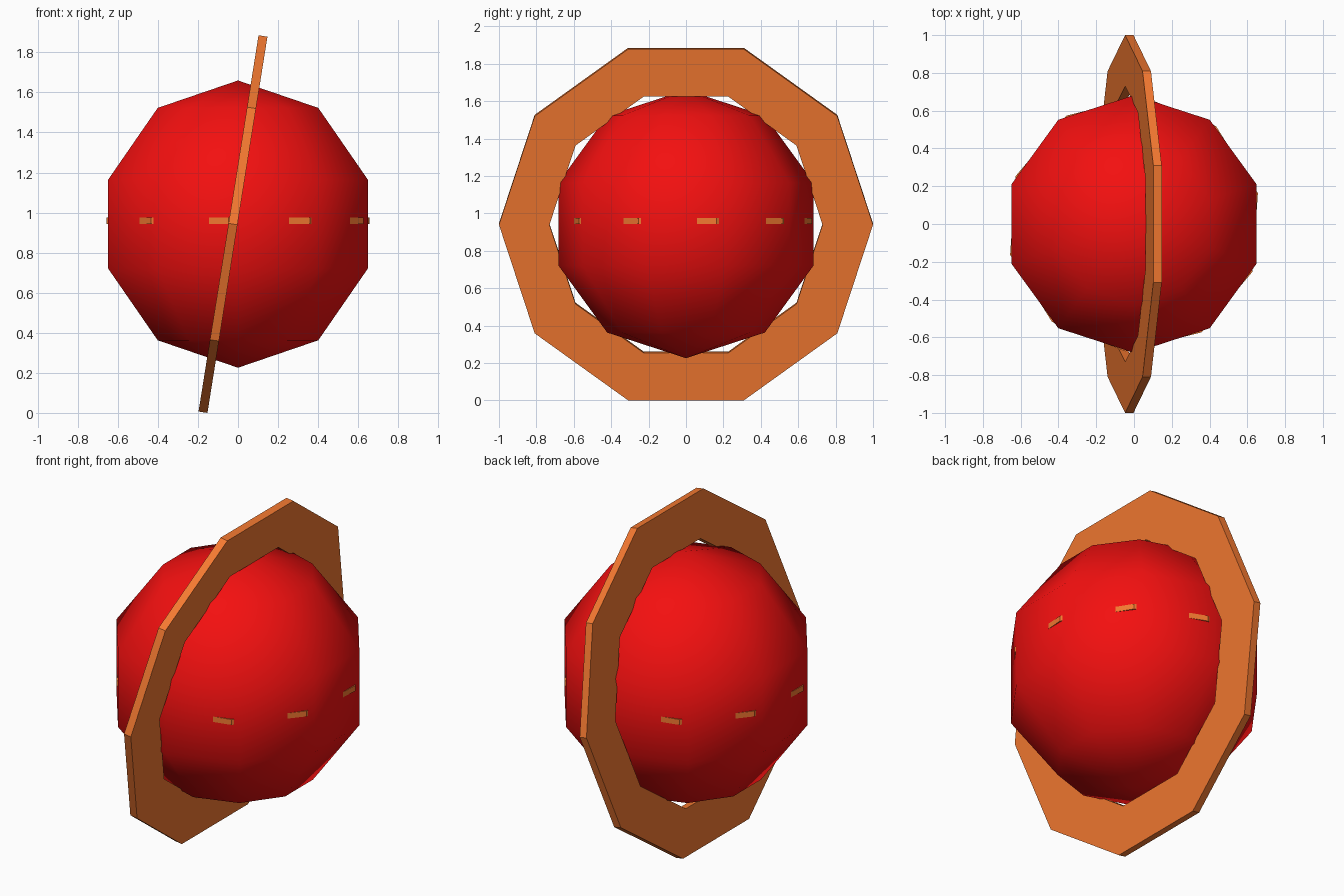
import bpy, bmesh
from math import radians, sin, cos, pi

if "Cube" in bpy.data.objects:
    bpy.data.objects.remove(bpy.data.objects["Cube"])

SIDES = 10
CENTRE_Z = 0.9425


def material(name, color):
    m = bpy.data.materials.new(name)
    m.diffuse_color = color
    m.use_nodes = True
    m.node_tree.nodes["Principled BSDF"].inputs["Base Color"].default_value = m.diffuse_color
    return m


def flat_ring(name, outer, inner, thick, start, mat):
    """Ten-sided flat annulus around local z."""
    bm = bmesh.new()
    section = [(inner, -thick / 2), (outer, -thick / 2),
               (outer, thick / 2), (inner, thick / 2)]
    loops = []
    for i in range(SIDES):
        a = start + 2 * pi * i / SIDES
        loops.append([bm.verts.new((r * cos(a), r * sin(a), z)) for r, z in section])
    for i in range(SIDES):
        p, q = loops[i], loops[(i + 1) % SIDES]
        for j in range(4):
            k = (j + 1) % 4
            bm.faces.new((p[j], q[j], q[k], p[k]))
    bmesh.ops.recalc_face_normals(bm, faces=bm.faces)
    mesh = bpy.data.meshes.new(name)
    bm.to_mesh(mesh)
    bm.free()
    mesh.materials.append(mat)
    obj = bpy.data.objects.new(name, mesh)
    bpy.context.collection.objects.link(obj)
    return obj


red = material("red", (0.9, 0.005, 0.005, 1))
orange = material("orange", (0.9, 0.19, 0.03, 1))

# Planet: low-poly sphere with smooth shading
bpy.ops.mesh.primitive_uv_sphere_add(segments=SIDES, ring_count=5, radius=0.717,
                                     location=(0, 0, CENTRE_Z))
planet = bpy.context.object
planet.name = "planet"
planet.data.materials.append(red)
bpy.ops.object.shade_smooth()

# Large tilted ring
ring = flat_ring("outer_ring", 1.0, 0.73, 0.045, pi / 2, orange)
ring.location = (-0.025, 0, CENTRE_Z)
ring.rotation_euler = (0, radians(-80.94), 0)

# Thin equator band whose corners just break the planet surface
band = flat_ring("equator_band", 0.676, 0.5, 0.032, radians(14), orange)
band.location = (0, 0, 0.96)
